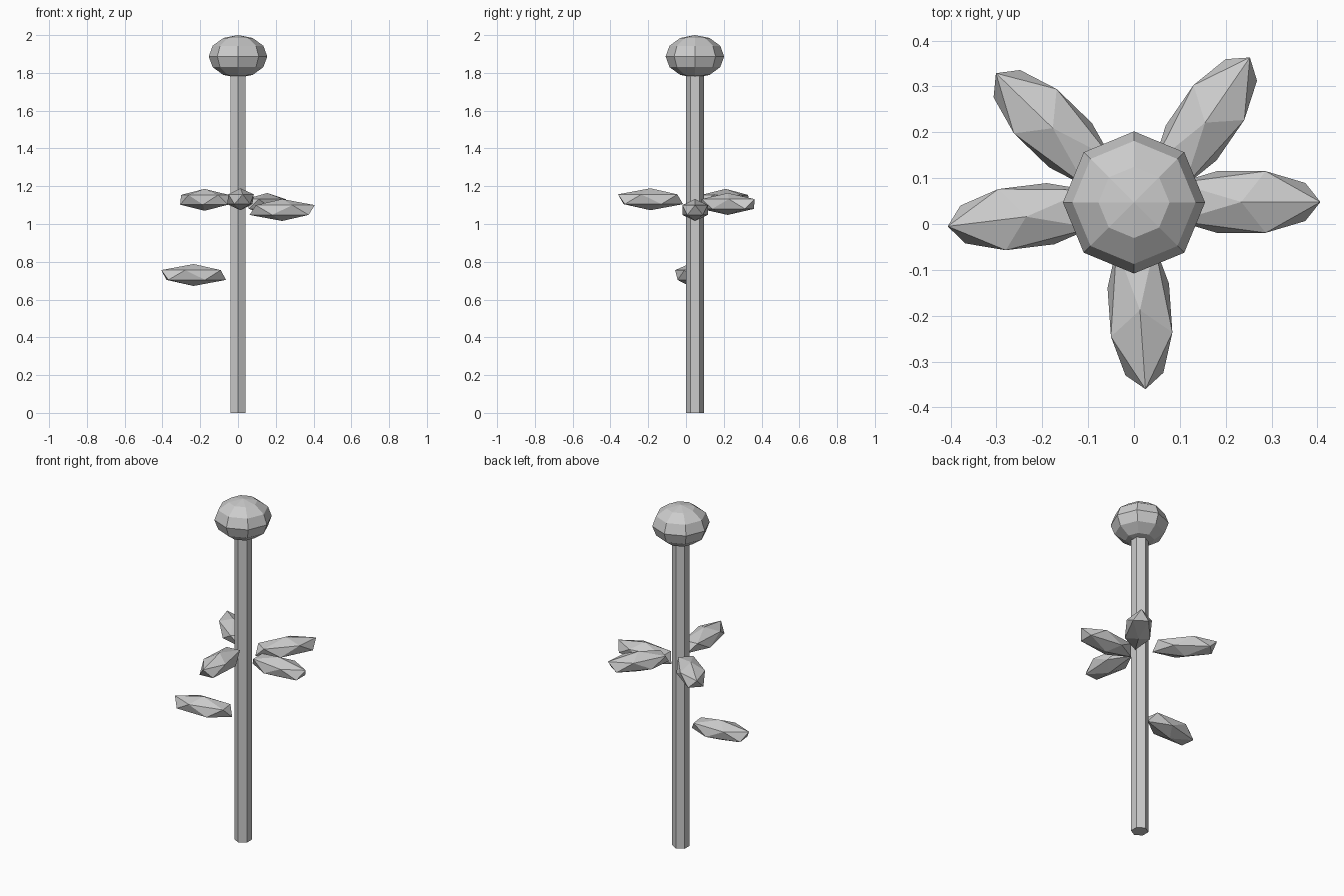
import bpy
import math

cube = bpy.data.objects.get("Cube")
if cube:
    bpy.data.objects.remove(cube, do_unlink=True)

AXIS_Y = 0.047  # the stem stands a little behind the centre

grey = bpy.data.materials.new("light grey")
grey.use_nodes = True
colour = (0.6, 0.6, 0.6, 1)
grey.diffuse_color = colour
grey.node_tree.nodes["Principled BSDF"].inputs["Base Color"].default_value = colour


def finish(name, scale=(1, 1, 1)):
    """Name, scale and colour the newest primitive, keeping flat faces."""
    obj = bpy.context.object
    obj.name = name
    obj.scale = scale
    obj.data.materials.append(grey)
    return obj


# Six-sided stem with corners facing front and back
STEM_TOP = 1.85
bpy.ops.mesh.primitive_cylinder_add(
    vertices=6, radius=0.047, depth=STEM_TOP, location=(0, AXIS_Y, STEM_TOP / 2))
finish("stem")

# Flattened faceted flower head
bpy.ops.mesh.primitive_uv_sphere_add(
    segments=8, ring_count=6, radius=1, location=(0, AXIS_Y, 1.887))
finish("flower_head", (0.155, 0.155, 0.113))

# Faceted leaves: centre and heading in degrees, pointed tip outwards
leaves = {
    "left_leaf": ((0.234, 0.048, 1.074), 0),
    "back_left_leaf": ((0.155, 0.221, 1.106), 55.5),
    "back_right_leaf": ((-0.177, 0.209, 1.128), 136),
    "low_right_leaf": ((-0.235, 0.016, 0.73), 187),
    "front_leaf": ((0.013, -0.188, 1.131), 274),
}
for name, (centre, heading) in leaves.items():
    bpy.ops.mesh.primitive_ico_sphere_add(
        subdivisions=1, radius=1, location=centre,
        rotation=(0, 0, math.radians(heading)))
    finish(name, (0.193, 0.079, 0.058))
